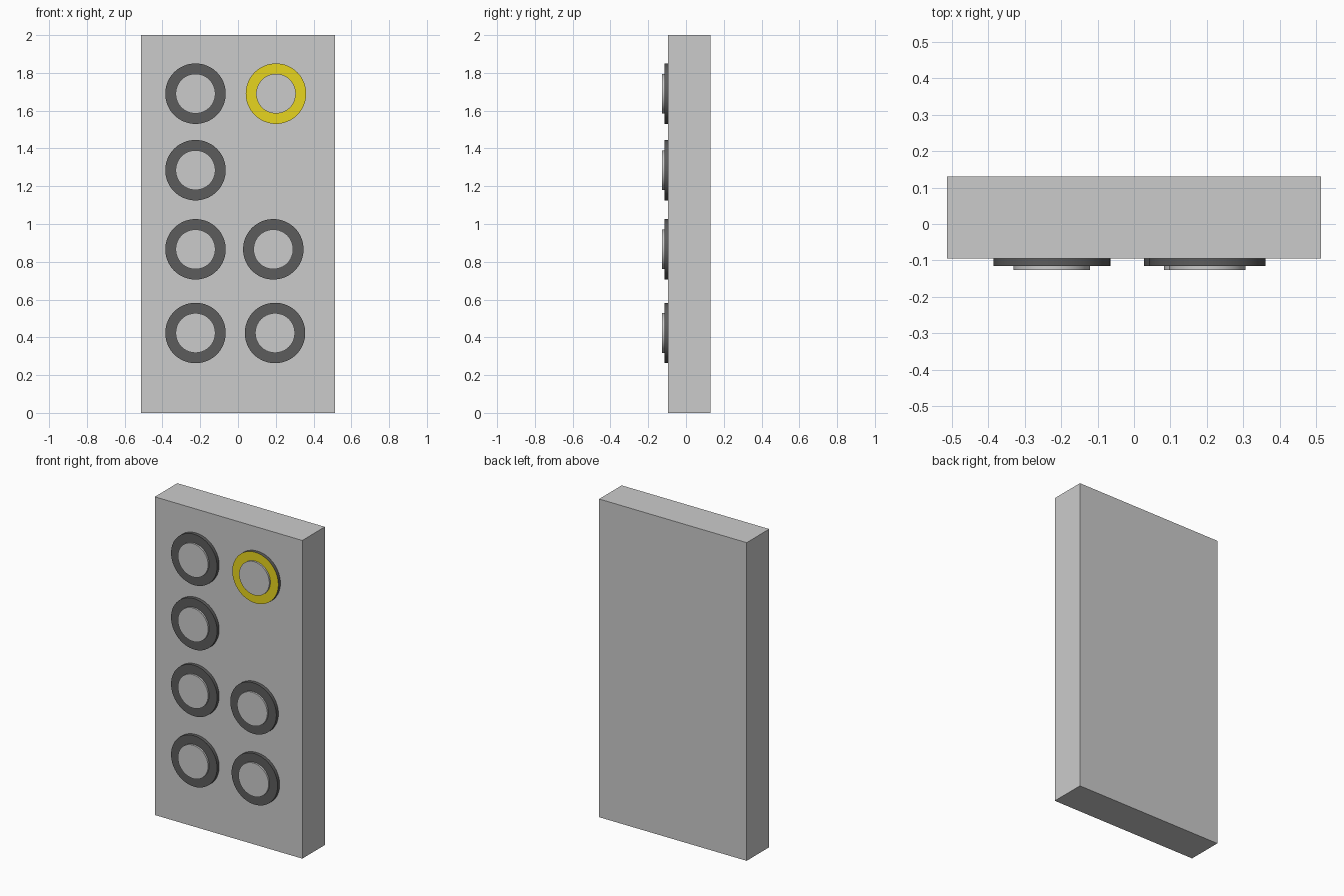
import bpy
import bmesh
import math
from mathutils import Matrix

SEGMENTS = 64
PANEL_FRONT, PANEL_BACK = -0.094, 0.13
RING_FRONT, CAP_FRONT = -0.115, -0.126
RING_RADIUS, CAP_RADIUS = 0.16, 0.105

default_cube = bpy.data.objects.get("Cube")
if default_cube:
    bpy.data.objects.remove(default_cube, do_unlink=True)


def make_material(name, color):
    material = bpy.data.materials.new(name)
    material.use_nodes = True
    material.diffuse_color = (*color, 1)
    shader = next(n for n in material.node_tree.nodes if n.type == "BSDF_PRINCIPLED")
    shader.inputs["Base Color"].default_value = (*color, 1)
    return material


def add_object(name, bm, materials=()):
    bmesh.ops.recalc_face_normals(bm, faces=bm.faces)
    mesh = bpy.data.meshes.new(name)
    bm.to_mesh(mesh)
    bm.free()
    for material in materials:
        mesh.materials.append(material)
    obj = bpy.data.objects.new(name, mesh)
    bpy.context.collection.objects.link(obj)
    return obj


def smooth(obj):
    bpy.ops.object.select_all(action="DESELECT")
    obj.select_set(True)
    bpy.context.view_layer.objects.active = obj
    bpy.ops.object.shade_smooth_by_angle(angle=math.radians(30))


def add_ring(name, x, z, materials):
    """Revolve a rectangular section around the button's front-back axis."""
    bm = bmesh.new()
    section = [(CAP_RADIUS, PANEL_FRONT), (RING_RADIUS, PANEL_FRONT),
               (RING_RADIUS, RING_FRONT), (CAP_RADIUS, RING_FRONT)]
    verts = [bm.verts.new((r, y, 0)) for r, y in section]
    edges = [bm.edges.new((verts[i - 1], verts[i])) for i in range(len(verts))]
    bmesh.ops.spin(bm, geom=verts + edges, cent=(0, 0, 0), axis=(0, 1, 0),
                   angle=math.tau, steps=SEGMENTS, use_merge=True)
    bmesh.ops.remove_doubles(bm, verts=bm.verts, dist=0.0001)
    # The front face takes the last material, the sides the first
    for face in bm.faces:
        if all(abs(v.co.y - RING_FRONT) < 0.001 for v in face.verts):
            face.material_index = len(materials) - 1
    obj = add_object(name, bm, materials)
    obj.location = (x, 0, z)
    smooth(obj)


def add_cap(name, x, z):
    bm = bmesh.new()
    depth = PANEL_FRONT - CAP_FRONT
    bmesh.ops.create_cone(bm, cap_ends=True, segments=SEGMENTS, radius1=CAP_RADIUS,
                          radius2=CAP_RADIUS, depth=depth,
                          matrix=Matrix.Rotation(math.pi / 2, 4, "X"))
    obj = add_object(name, bm)
    obj.location = (x, (PANEL_FRONT + CAP_FRONT) / 2, z)
    smooth(obj)


# Back panel
bm = bmesh.new()
bmesh.ops.create_cube(bm, size=1)
bmesh.ops.scale(bm, vec=(1.026, PANEL_BACK - PANEL_FRONT, 2), verts=bm.verts)
panel = add_object("panel", bm)
panel.location = (0, (PANEL_FRONT + PANEL_BACK) / 2, 1)

# Buttons: dark rings around grey caps, one lit ring in yellow
dark = make_material("dark_ring", (0.107, 0.107, 0.107))
yellow = make_material("yellow_ring", (0.8, 0.66, 0.013))

buttons = {
    "first": (-0.225, 0.423), "second": (-0.225, 0.866),
    "third": (-0.225, 1.285), "fourth": (-0.225, 1.69),
    "fifth": (0.196, 0.423), "sixth": (0.187, 0.866),
    "lit": (0.201, 1.69),
}
for label, (x, z) in buttons.items():
    add_ring(label + "_button_ring", x, z, [dark, yellow] if label == "lit" else [dark])
    add_cap(label + "_button_cap", x, z)
